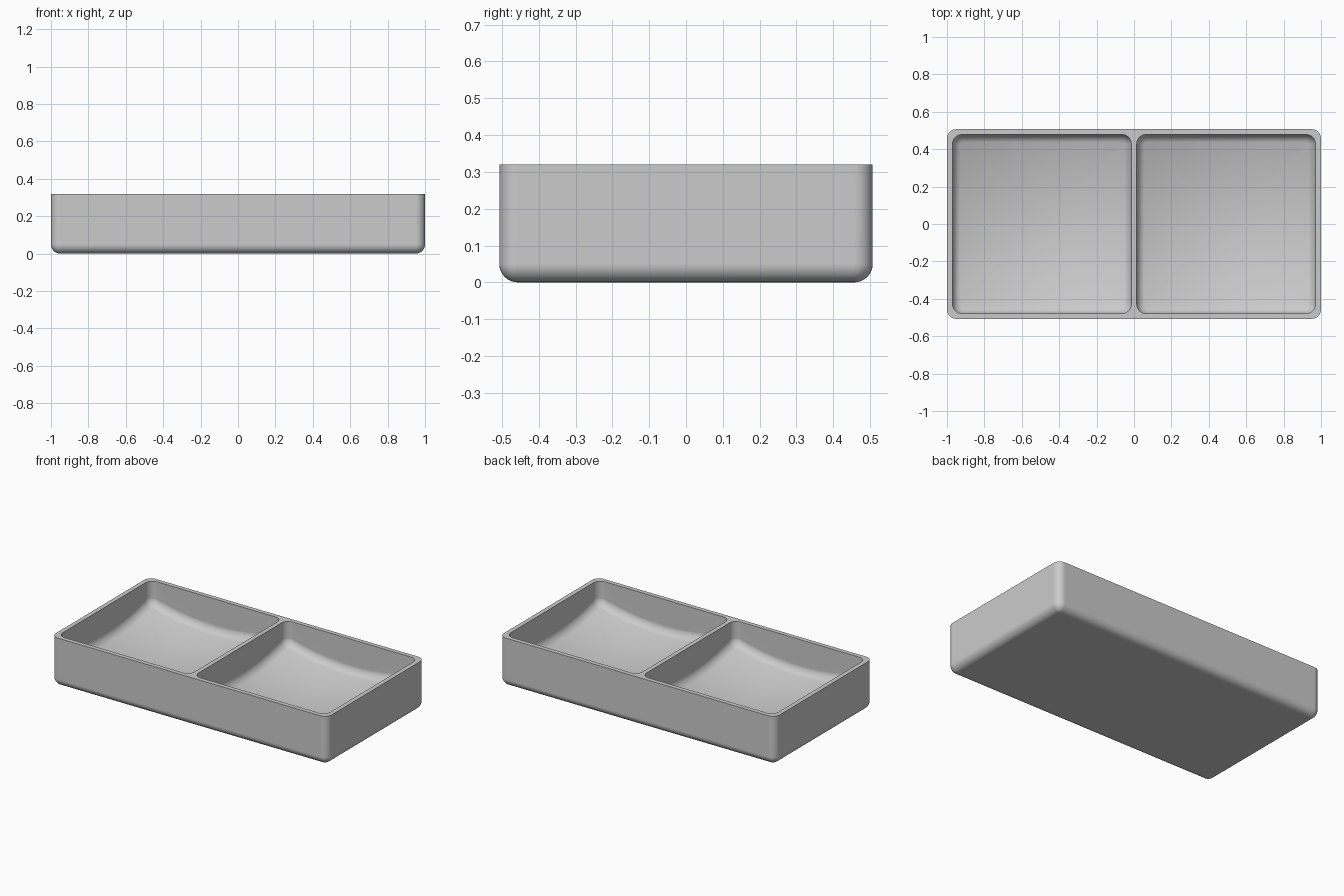
import bpy
import bmesh
from math import sin, cos, pi
from mathutils import Vector

cube = bpy.data.objects.get("Cube")
if cube:
    bpy.data.objects.remove(cube, do_unlink=True)

HALF_X, HALF_Y, HEIGHT = 1.0, 0.507, 0.32
EDGE = 0.05          # outer corner and bottom rounding
POCKET = 0.478       # half width of a square pocket
FILLET = 0.04        # rounding between pocket wall and floor
STEPS = 8

grey = bpy.data.materials.new("plain_grey")
grey.use_nodes = True
colour = (0.6, 0.6, 0.6, 1)
grey.diffuse_color = colour
grey.node_tree.nodes["Principled BSDF"].inputs["Base Color"].default_value = colour


def rounded_rect(hx, hy, r, side_cuts):
    """Outline points, counter-clockwise, with evenly cut straight sides."""
    r = max(r, 0.004)
    arcs = []
    for k, (sx, sy) in enumerate([(1, 1), (-1, 1), (-1, -1), (1, -1)]):
        centre = Vector((sx * (hx - r), sy * (hy - r)))
        angles = [(k + i / STEPS) * pi / 2 for i in range(STEPS + 1)]
        arcs.append([centre + r * Vector((cos(a), sin(a))) for a in angles])
    points = []
    for k, arc in enumerate(arcs):
        points += arc
        following = arcs[(k + 1) % 4][0]
        points += [arc[-1].lerp(following, i / side_cuts) for i in range(1, side_cuts)]
    return points


def loft(name, rings, pole=None):
    """Skin closed rings from top to bottom; end in a pole or a flat cap."""
    bm = bmesh.new()
    loops = [[bm.verts.new(p) for p in ring] for ring in rings]
    n = len(loops[0])
    for upper, lower in zip(loops, loops[1:]):
        for i in range(n):
            j = (i + 1) % n
            bm.faces.new((upper[i], lower[i], lower[j], upper[j]))
    bm.faces.new(loops[0])
    if pole is None:
        bm.faces.new(loops[-1][::-1])
    else:
        tip = bm.verts.new(pole)
        for i in range(n):
            bm.faces.new((loops[-1][i], tip, loops[-1][(i + 1) % n]))
    bmesh.ops.recalc_face_normals(bm, faces=bm.faces[:])
    mesh = bpy.data.meshes.new(name)
    bm.to_mesh(mesh)
    bm.free()
    mesh.materials.append(grey)
    obj = bpy.data.objects.new(name, mesh)
    bpy.context.collection.objects.link(obj)
    return obj


def dish(x, y):
    """Height of the hollowed pocket floor."""
    return 0.04 + 0.31 * (x * x + y * y)


# Outer block with rounded corners and bottom edge
quarter = [i / STEPS * pi / 2 for i in range(STEPS + 1)]
rings = [[(p.x, p.y, HEIGHT) for p in rounded_rect(HALF_X, HALF_Y, EDGE, 1)]]
for t in quarter:
    inset = EDGE * (1 - cos(t))
    outline = rounded_rect(HALF_X - inset, HALF_Y - inset, EDGE - inset, 1)
    rings.append([(p.x, p.y, EDGE * (1 - sin(t))) for p in outline])
tray = loft("divided_tray", rings)


# Pocket cutter: straight wall, fillet, then dished floor
def pocket_cutter(name, cx):
    rings = [[(cx + p.x, p.y, HEIGHT + 0.05)
              for p in rounded_rect(POCKET, POCKET, EDGE, 12)]]
    for t in quarter:
        inset = FILLET * (1 - cos(t))
        outline = rounded_rect(POCKET - inset, POCKET - inset, EDGE - inset, 12)
        lift = FILLET * (1 - sin(t))
        rings.append([(cx + p.x, p.y, dish(p.x, p.y) + lift) for p in outline])
    for k in range(9, 0, -1):
        s = k / 10
        rings.append([(cx + p.x * s, p.y * s, dish(p.x * s, p.y * s)) for p in outline])
    cutter = loft(name, rings, (cx, 0, dish(0, 0)))
    cutter.hide_render = True
    return cutter


bpy.context.view_layer.objects.active = tray
tray.select_set(True)
for label, side in (("left", 1), ("right", -1)):
    cutter = pocket_cutter(label + "_pocket_cutter", side * 0.4925)
    cut = tray.modifiers.new(label + "_pocket", 'BOOLEAN')
    cut.operation = 'DIFFERENCE'
    cut.solver = 'EXACT'
    cut.object = cutter
    bpy.ops.object.modifier_apply(modifier=cut.name)
    bpy.data.objects.remove(cutter, do_unlink=True)

# Smooth roundings, crisp rim, flat large faces
bpy.ops.object.shade_smooth_by_angle(angle=pi / 6)
weighted = tray.modifiers.new("even_shading", 'WEIGHTED_NORMAL')
weighted.keep_sharp = True
